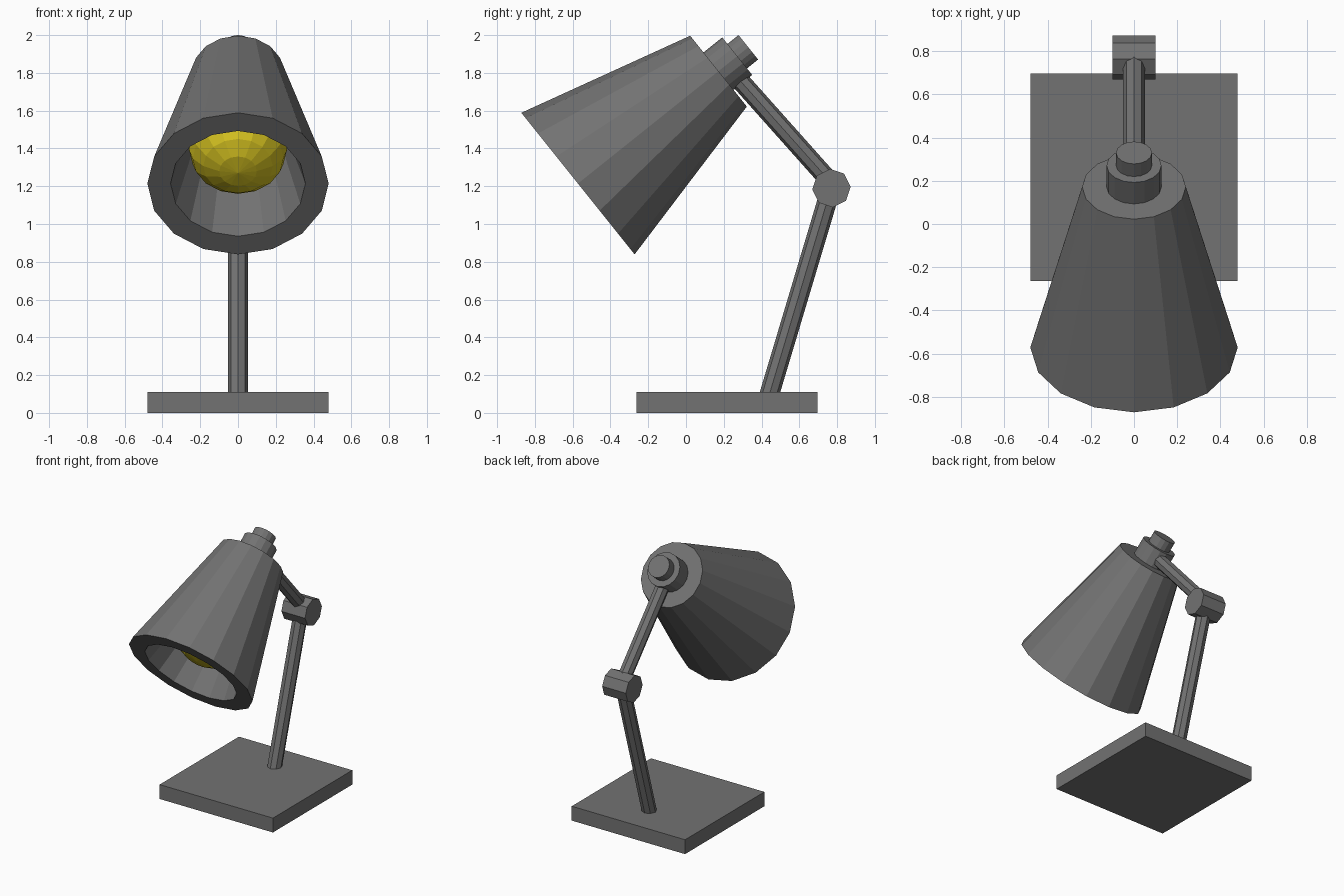
import bpy, bmesh
from math import sin, cos, pi, atan2, radians
from mathutils import Matrix, Vector

if "Cube" in bpy.data.objects:
    bpy.data.objects.remove(bpy.data.objects["Cube"])


def material(name, color):
    mat = bpy.data.materials.new(name)
    mat.diffuse_color = color
    mat.use_nodes = True
    mat.node_tree.nodes["Principled BSDF"].inputs["Base Color"].default_value = mat.diffuse_color
    return mat


dark = material("dark_metal", (0.17, 0.17, 0.17, 1))
yellow = material("bulb_yellow", (0.68, 0.55, 0.015, 1))


def finish(name, bm, matrix, mat=dark):
    bmesh.ops.recalc_face_normals(bm, faces=bm.faces[:])
    mesh = bpy.data.meshes.new(name)
    bm.to_mesh(mesh)
    bm.free()
    mesh.materials.append(mat)
    ob = bpy.data.objects.new(name, mesh)
    ob.matrix_world = matrix
    bpy.context.collection.objects.link(ob)
    return ob


def frame(origin, direction):
    """Local z along a direction lying in the yz plane, local x kept."""
    return Matrix.Translation(origin) @ Matrix.Rotation(atan2(-direction.y, direction.z), 4, 'X')


def lathe(name, profile, matrix, sides, phase=0.0):
    """Turn (radius, height) points around local z, capping both ends."""
    bm = bmesh.new()
    rings = []
    for r, h in profile:
        angles = [2 * pi * i / sides + phase for i in range(sides)]
        rings.append([bm.verts.new((r * cos(a), r * sin(a), h)) for a in angles])
    for a, b in zip(rings, rings[1:]):
        for i in range(sides):
            j = (i + 1) % sides
            bm.faces.new((a[i], a[j], b[j], b[i]))
    bm.faces.new(rings[0])
    bm.faces.new(rings[-1])
    return finish(name, bm, matrix)


def rod(name, start, end, radius):
    start, end = Vector(start), Vector(end)
    d = end - start
    return lathe(name, [(radius, 0), (radius, d.length)], frame(start, d), 8)


# Base plate
bm = bmesh.new()
bmesh.ops.create_cube(bm, size=1, matrix=Matrix.Diagonal((0.96, 0.96, 0.11, 1)))
finish("base", bm, Matrix.Translation((0, 0.217, 0.055)))

# Arms and the hinge between them
rod("lower_arm", (0, 0.43, 0.06), (0, 0.768, 1.19), 0.052)
rod("upper_arm", (0, 0.745, 1.245), (0, 0.25, 1.80), 0.05)
hinge = Matrix.Translation((0, 0.77, 1.19)) @ Matrix.Rotation(pi / 2, 4, 'Y')
lathe("hinge", [(0.102, -0.1), (0.102, 0.1)], hinge, 8, radians(4))

# Tilted head: local z runs from the open rim back to the cap
head = frame(Vector((0, -0.572, 1.214)), Vector((0, 0.75, 0.60)))
lathe("shade", [(0.24, 0.953), (0.48, 0), (0.357, 0), (0.15, 0.85)], head, 16)
lathe("collar", [(0.127, 0.94), (0.127, 1.08)], head, 16)
lathe("cap", [(0.083, 1.07), (0.083, 1.155)], head, 16)

# Slightly flattened bulb inside the shade
bm = bmesh.new()
bmesh.ops.create_uvsphere(bm, u_segments=16, v_segments=8, radius=0.26,
                          matrix=Matrix.Diagonal((1, 1, 0.77, 1)))
finish("bulb", bm, head @ Matrix.Translation((0, 0, 0.29)), yellow)
